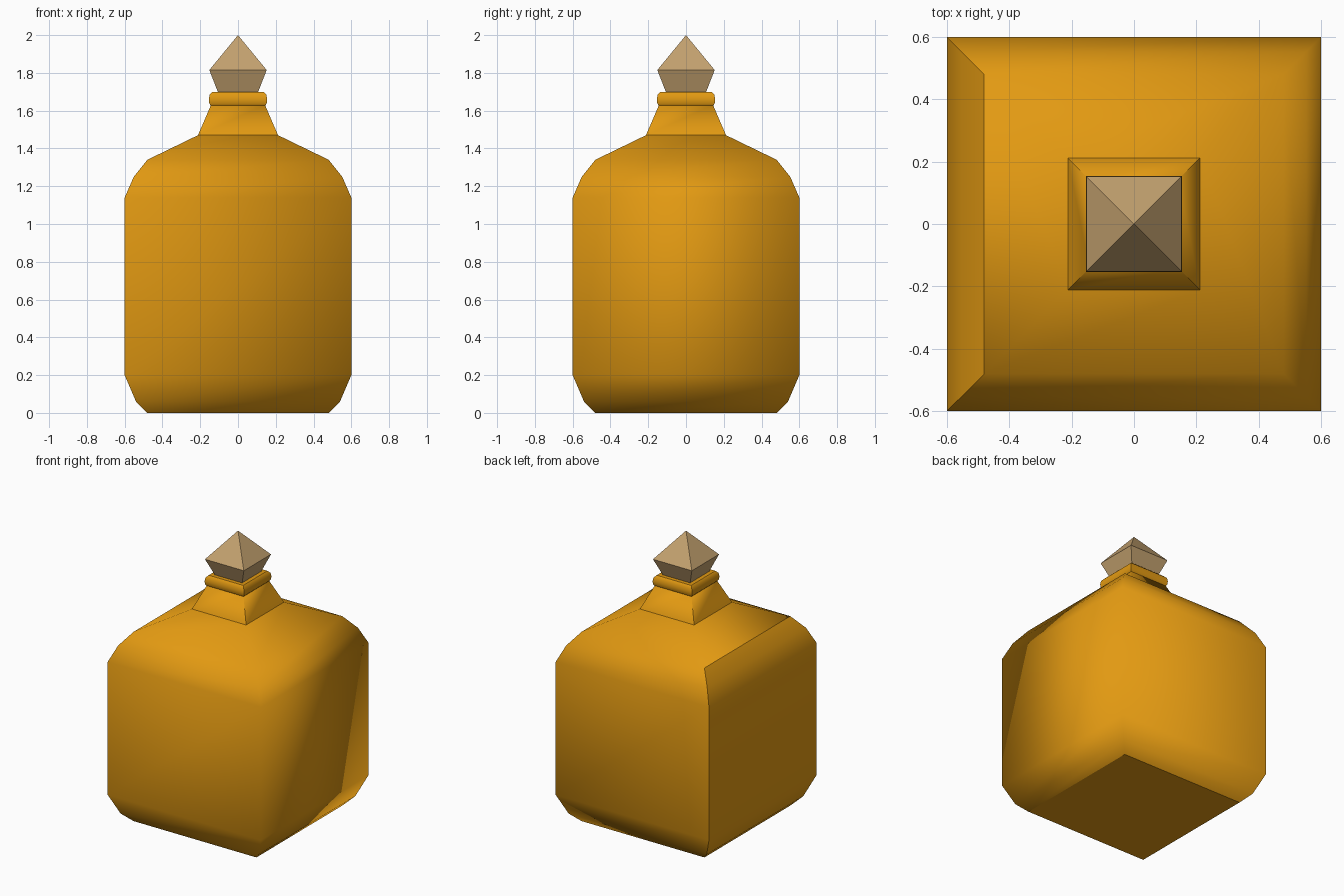
import bpy, bmesh

if "Cube" in bpy.data.objects:
    bpy.data.objects.remove(bpy.data.objects["Cube"])


def material(name, rgb):
    m = bpy.data.materials.new(name)
    m.diffuse_color = (*rgb, 1)
    m.use_nodes = True
    m.node_tree.nodes["Principled BSDF"].inputs["Base Color"].default_value = m.diffuse_color
    return m


def square_loft(name, profile, mat, smooth=True, sharp=None):
    """Stack square rings (half width, height); width 0 makes a point."""
    bm = bmesh.new()
    rings = []
    for w, z in profile:
        corners = [(-w, -w), (w, -w), (w, w), (-w, w)] if w else [(0, 0)]
        rings.append([bm.verts.new((x, y, z)) for x, y in corners])
    bm.faces.new(rings[0][::-1])
    for a, b in zip(rings, rings[1:]):
        for i in range(4):
            j = (i + 1) % 4
            if len(b) == 1:
                bm.faces.new((a[i], a[j], b[0]))
            else:
                bm.faces.new((a[i], a[j], b[j], b[i]))
    if len(rings[-1]) == 4:
        bm.faces.new(rings[-1])
    bm.normal_update()
    for f in bm.faces:
        f.smooth = smooth
    if sharp:
        for e in bm.edges:
            e.smooth = not sharp(e.verts[0].co, e.verts[1].co)
    me = bpy.data.meshes.new(name)
    bm.to_mesh(me)
    bm.free()
    me.materials.append(mat)
    ob = bpy.data.objects.new(name, me)
    bpy.context.collection.objects.link(ob)
    return ob


def near(a, b):
    return abs(a - b) < 1e-4


def body_sharp(a, b):
    if near(a.z, b.z):  # rings: base, neck root, left shoulder
        left = a.x < 0 and b.x < 0
        return near(a.z, 0) or near(a.z, 1.47) or (left and near(a.z, 1.34))
    # upright corners: the left side is creased, and the whole neck
    low, high = min(a.z, b.z), max(a.z, b.z)
    return low > 1.46 or (a.x < 0 and high < 1.35)


def lip_sharp(a, b):
    return not near(a.z, b.z) or near(a.z, 1.70) or near(a.z, 1.625)


amber = material("amber glass", (0.76, 0.32, 0.006))
tan = material("tan stopper", (0.55, 0.36, 0.16))

# Bottle body with chamfered base, shoulder and tapered neck
square_loft("bottle_body", [(0.48, 0), (0.54, 0.06), (0.6, 0.2), (0.6, 1.14),
            (0.552, 1.25), (0.48, 1.34), (0.212, 1.47), (0.143, 1.63)],
            amber, sharp=body_sharp)

# Rounded lip
square_loft("bottle_lip", [(0.142, 1.625), (0.152, 1.637), (0.154, 1.66),
            (0.15, 1.685), (0.135, 1.70)], amber, sharp=lip_sharp)

# Pointed stopper
square_loft("stopper", [(0.105, 1.695), (0.152, 1.815), (0, 2.0)],
            tan, smooth=False)
